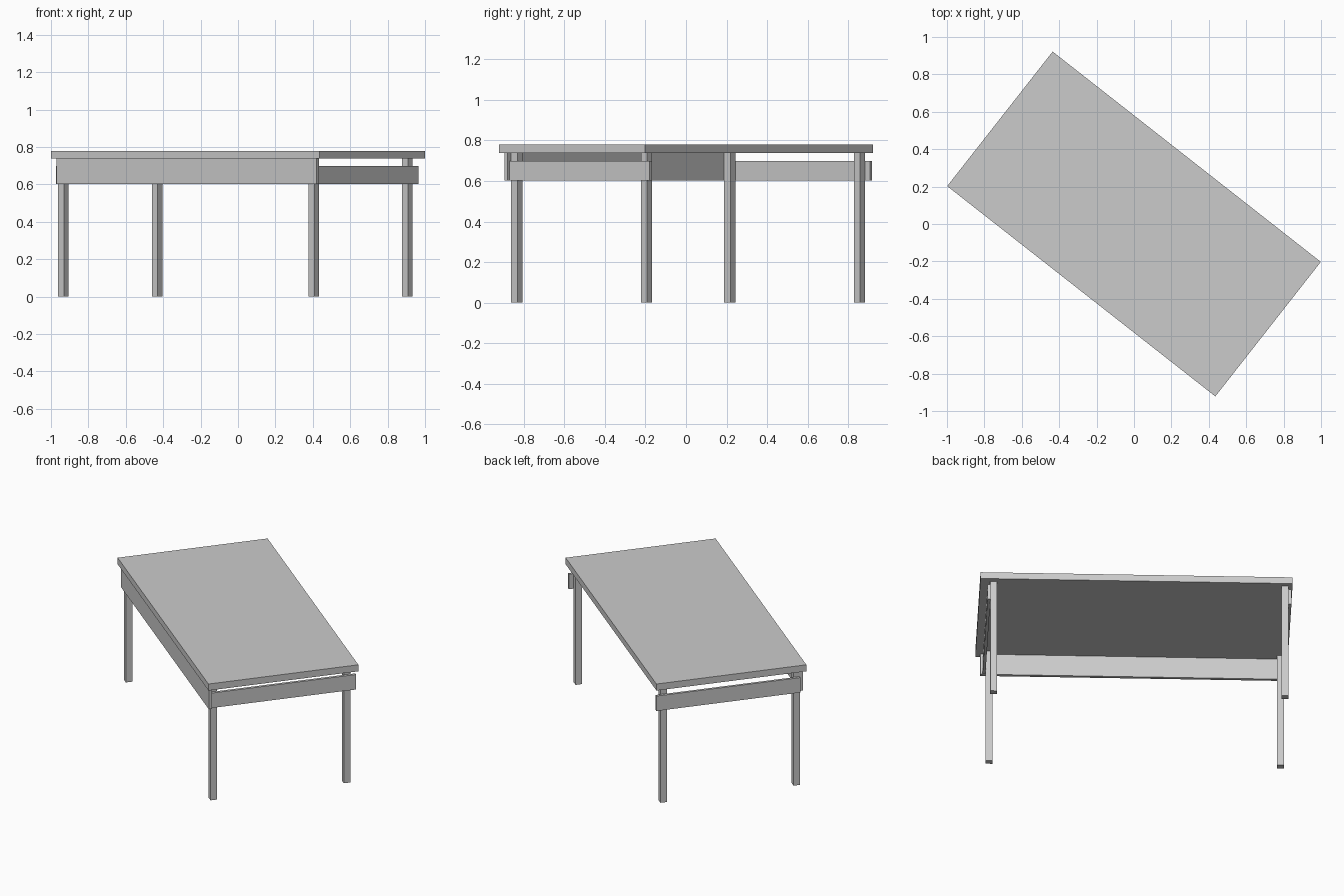
import bpy
from math import radians
from mathutils import Matrix

if "Cube" in bpy.data.objects:
    bpy.data.objects.remove(bpy.data.objects["Cube"])

# The whole table is turned about z; parts are laid out along its own length (u) and width (v)
TURN = Matrix.Rotation(radians(-38.1), 4, 'Z')
TOP_Z = 0.737


def box(name, u, v, z):
    """Box from (min, max) ranges in the table's own frame."""
    centre = [sum(r) / 2 for r in (u, v, z)]
    size = [r[1] - r[0] for r in (u, v, z)]
    bpy.ops.mesh.primitive_cube_add(size=1)
    ob = bpy.context.object
    ob.name = name
    ob.data.transform(TURN @ Matrix.Translation(centre) @ Matrix.Diagonal((*size, 1)))
    return ob


# Table top
box("table_top", (-0.911, 0.911), (-0.457, 0.457), (TOP_Z, 0.779))

# Four square legs
for end, u in (("left", -0.868), ("right", 0.833)):
    for side, v in (("front", -0.406), ("back", 0.406)):
        box(f"{side}_{end}_leg", (u - 0.02, u + 0.02), (v - 0.02, v + 0.02), (0, TOP_Z))

# Full-height apron along the front long side (the back is open)
box("front_apron", (-0.882, 0.883), (-0.446, -0.426), (0.602, TOP_Z))

# Lower rails outside the legs at both ends, with a gap under the top
box("left_rail", (-0.904, -0.888), (-0.422, 0.455), (0.602, 0.698))
box("right_rail", (0.853, 0.87), (-0.422, 0.455), (0.602, 0.698))
